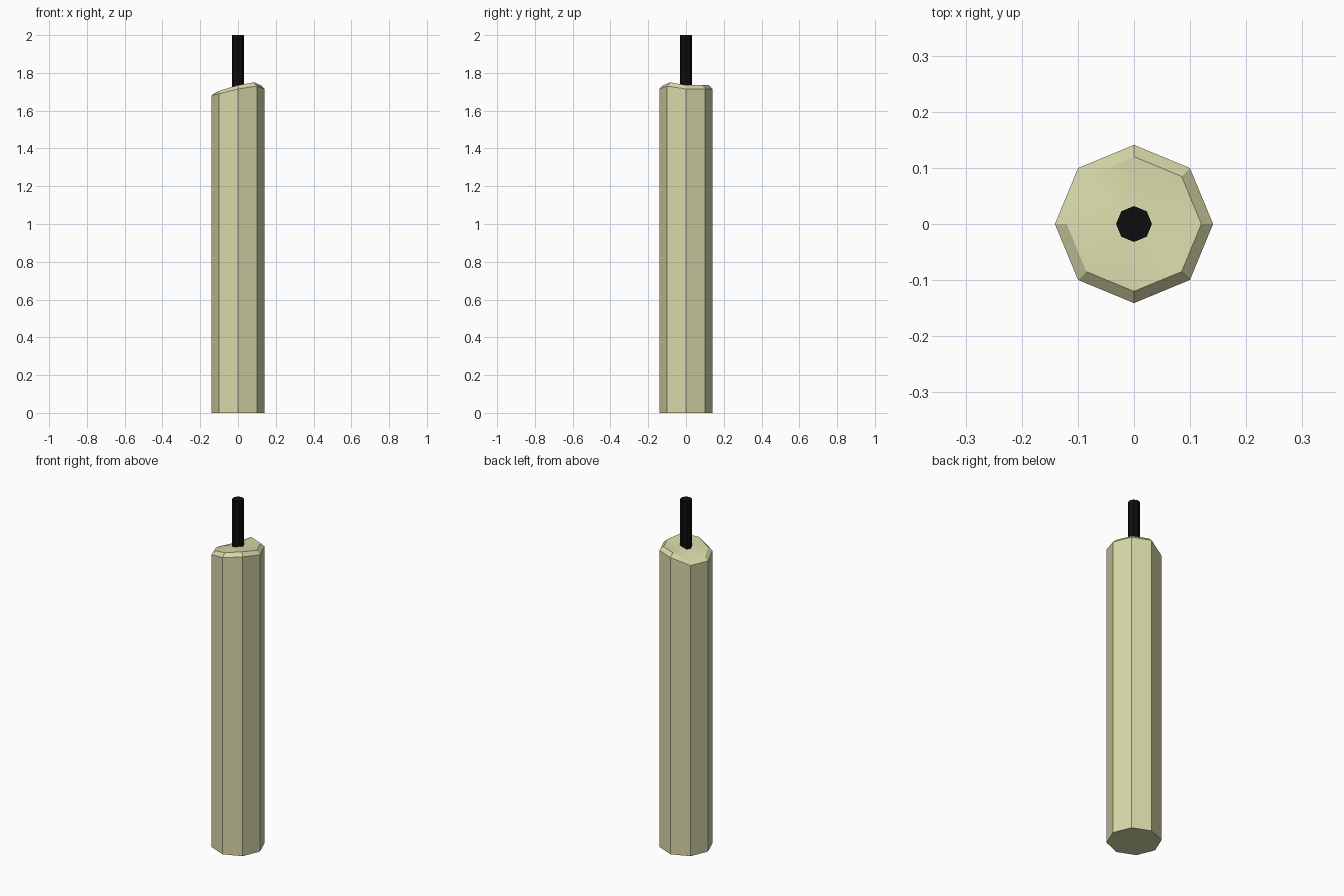
import bpy, bmesh, math

if "Cube" in bpy.data.objects:
    bpy.data.objects.remove(bpy.data.objects["Cube"])


def material(name, rgb):
    m = bpy.data.materials.new(name)
    m.diffuse_color = (*rgb, 1)
    m.use_nodes = True
    m.node_tree.nodes["Principled BSDF"].inputs["Base Color"].default_value = m.diffuse_color
    return m


def ring(bm, radius, heights):
    n = len(heights)
    return [bm.verts.new((radius * math.cos(2 * math.pi * i / n),
                          radius * math.sin(2 * math.pi * i / n), z))
            for i, z in enumerate(heights)]


def lathe_object(name, rings, mat, centre_z=None):
    """Join rings of (radius, heights); close the top with a face or a fan."""
    bm = bmesh.new()
    loops = [ring(bm, r, h) for r, h in rings]
    n = len(loops[0])
    for low, high in zip(loops, loops[1:]):
        for i in range(n):
            j = (i + 1) % n
            bm.faces.new((low[i], low[j], high[j], high[i]))
    bm.faces.new(loops[0][::-1])
    if centre_z is None:
        bm.faces.new(loops[-1])
    else:
        c = bm.verts.new((0, 0, centre_z))
        for i in range(n):
            bm.faces.new((loops[-1][i], loops[-1][(i + 1) % n], c))
    bmesh.ops.recalc_face_normals(bm, faces=bm.faces)
    me = bpy.data.meshes.new(name)
    bm.to_mesh(me)
    bm.free()
    me.materials.append(mat)
    ob = bpy.data.objects.new(name, me)
    bpy.context.collection.objects.link(ob)
    bpy.context.view_layer.objects.active = ob
    ob.select_set(True)
    bpy.ops.object.shade_smooth_by_angle(angle=math.radians(25))
    ob.select_set(False)
    return ob


# Candle body: octagonal, with a rim that has melted down on the back left
# Heights run anticlockwise from the right-hand corner
rim = [1.715, 1.715, 1.715, 1.68, 1.68, 1.69, 1.715, 1.73]
lip = [1.735, 1.735, 1.735, 1.69, 1.695, 1.71, 1.735, 1.75]
lathe_object("candle_body", [(0.141, [0] * 8), (0.141, rim), (0.12, lip)],
             material("wax", (0.69, 0.69, 0.40)), centre_z=1.735)

# Wick
lathe_object("wick", [(0.032, [1.70] * 8), (0.032, [2.0] * 8)],
             material("charred_wick", (0.004, 0.004, 0.004)))
